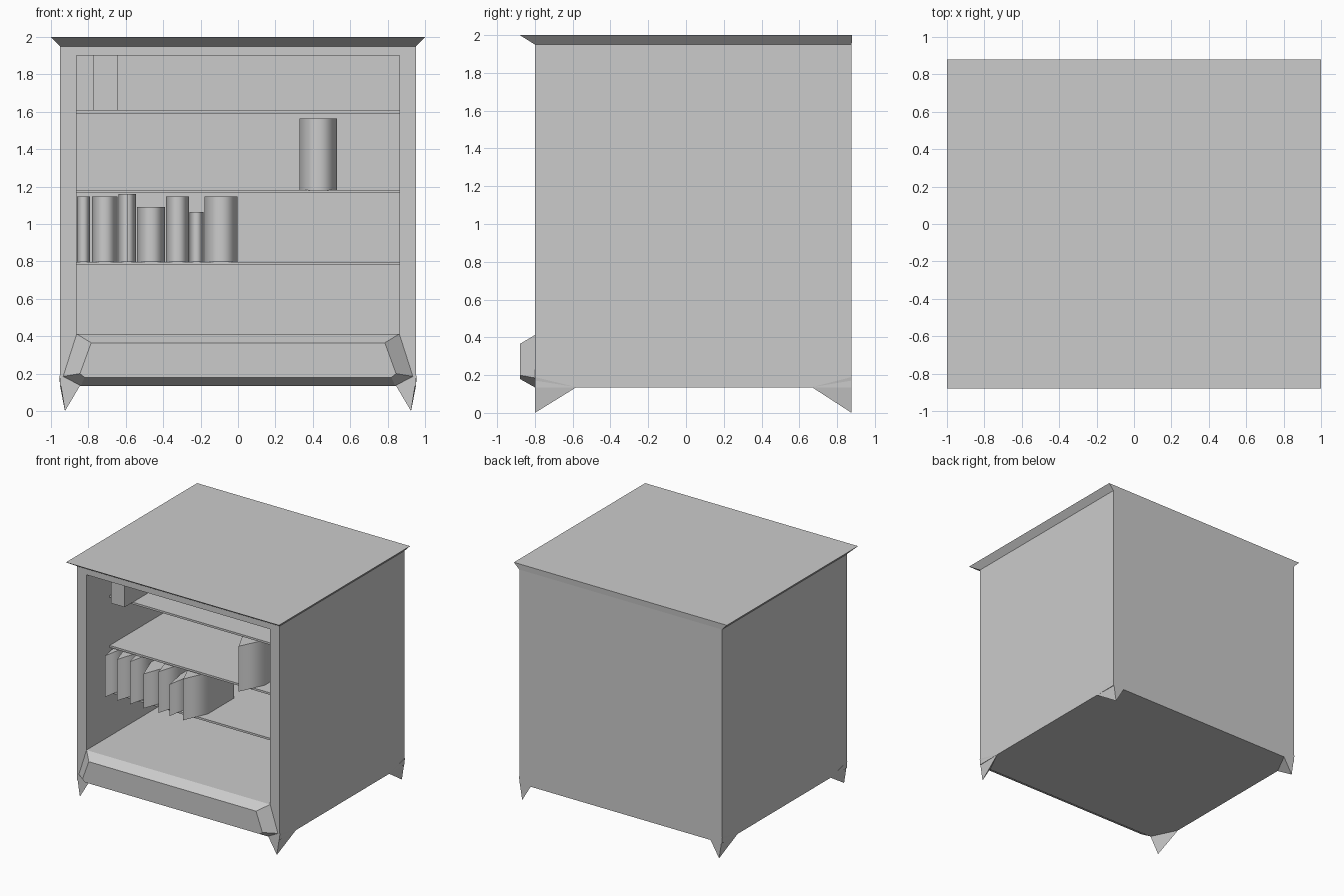
import bpy, bmesh

if "Cube" in bpy.data.objects:
    bpy.data.objects.remove(bpy.data.objects["Cube"])


def finish(name, bm):
    bmesh.ops.recalc_face_normals(bm, faces=bm.faces)
    mesh = bpy.data.meshes.new(name)
    bm.to_mesh(mesh)
    bm.free()
    ob = bpy.data.objects.new(name, mesh)
    bpy.context.collection.objects.link(ob)
    return ob


def loft(name, a, b):
    """Closed solid between two matching rings of points."""
    bm = bmesh.new()
    va = [bm.verts.new(p) for p in a]
    vb = [bm.verts.new(p) for p in b]
    n = len(a)
    bm.faces.new(va)
    bm.faces.new(vb)
    for i in range(n):
        j = (i + 1) % n
        bm.faces.new((va[i], va[j], vb[j], vb[i]))
    return finish(name, bm)


def prism(name, outline, z0, z1):
    return loft(name, [(x, y, z0) for x, y in outline], [(x, y, z1) for x, y in outline])


def rect(x0, x1, y0, y1):
    return [(x0, y0), (x1, y0), (x1, y1), (x0, y1)]


W, FRONT, BACK = 0.952, -0.80, 0.877
IN_W, IN_BACK = 0.8625, 0.79

# carcass: a box with its front face inset and pushed inwards
bm = bmesh.new()
bmesh.ops.create_cube(bm, size=2)
for v in bm.verts:
    v.co = (v.co.x * W, FRONT if v.co.y < 0 else BACK, 0.135 if v.co.z < 0 else 1.95)
front = min(bm.faces, key=lambda f: f.calc_center_median().y)
bmesh.ops.inset_region(bm, faces=[front], thickness=0.05)
for v in front.verts:
    v.co = ((IN_W if v.co.x > 0 else -IN_W), FRONT, 0.412 if v.co.z < 1 else 1.9)
inner = bmesh.ops.extrude_discrete_faces(bm, faces=[front])["faces"][0]
for v in inner.verts:
    v.co.y = IN_BACK
finish("cabinet_body", bm)

# flared top board
loft("top_board",
     [(x, y, 1.95) for x, y in rect(-W, W, FRONT, BACK)],
     [(x, y, 2.0) for x, y in rect(-1, 1, -0.88, 0.88)])


# bevelled plinth panel on the lower front
def plinth_ring(half, y):
    return [(x, y, z) for x, z in half] + [(-x, y, z) for x, z in reversed(half)]


loft("plinth_panel",
     plinth_ring([(0.8625, 0.412), (0.935, 0.185), (0.84, 0.135)], FRONT),
     plinth_ring([(0.785, 0.365), (0.845, 0.20), (0.82, 0.18)], -0.88))

# pointed corner feet
for sx, side in ((-1, "left"), (1, "right")):
    for y, dy, end in ((FRONT, 0.22, "front"), (BACK, -0.21, "back")):
        bm = bmesh.new()
        top, tip, inside, along = [bm.verts.new(p) for p in (
            (sx * 0.955, y, 0.19), (sx * 0.925, y, 0.0),
            (sx * 0.845, y, 0.135), (sx * W, y + dy, 0.136))]
        for f in ((top, tip, inside), (top, tip, along), (top, inside, along), (tip, inside, along)):
            bm.faces.new(f)
        finish(f"{end}_{side}_foot", bm)

# shelves
for i, z in enumerate((0.78, 1.165, 1.59)):
    prism(f"shelf_{i + 1}", rect(-IN_W, IN_W, -0.49, IN_BACK), z, z + 0.017)


# books with ridged, soft-shaded spines
def book(name, x0, x1, z0, z1):
    outline = [(x0, -0.40), ((x0 + x1) / 2, -0.605), (x1, -0.40), (x1, -0.05), (x0, -0.05)]
    ob = prism(name, outline, z0, z1)
    for p in ob.data.polygons:
        p.use_smooth = abs(p.normal.z) < 0.5
    for e in ob.data.edges:
        a, b = (ob.data.vertices[i].co for i in e.vertices)
        e.use_edge_sharp = abs(a.z - b.z) < 0.01 or a.y > -0.1


row = [(-0.862, -0.79, 1.147), (-0.78, -0.645, 1.147), (-0.64, -0.545, 1.16),
       (-0.54, -0.39, 1.09), (-0.385, -0.262, 1.147), (-0.258, -0.185, 1.065),
       (-0.18, -0.002, 1.147)]
for i, (x0, x1, z1) in enumerate(row):
    book(f"book_{i + 1}", x0, x1, 0.797, z1)
book("tall_book", 0.33, 0.53, 1.18, 1.565)

# plain box on the top shelf
prism("upper_box", rect(-0.775, -0.645, -0.60, -0.05), 1.607, 1.9)
